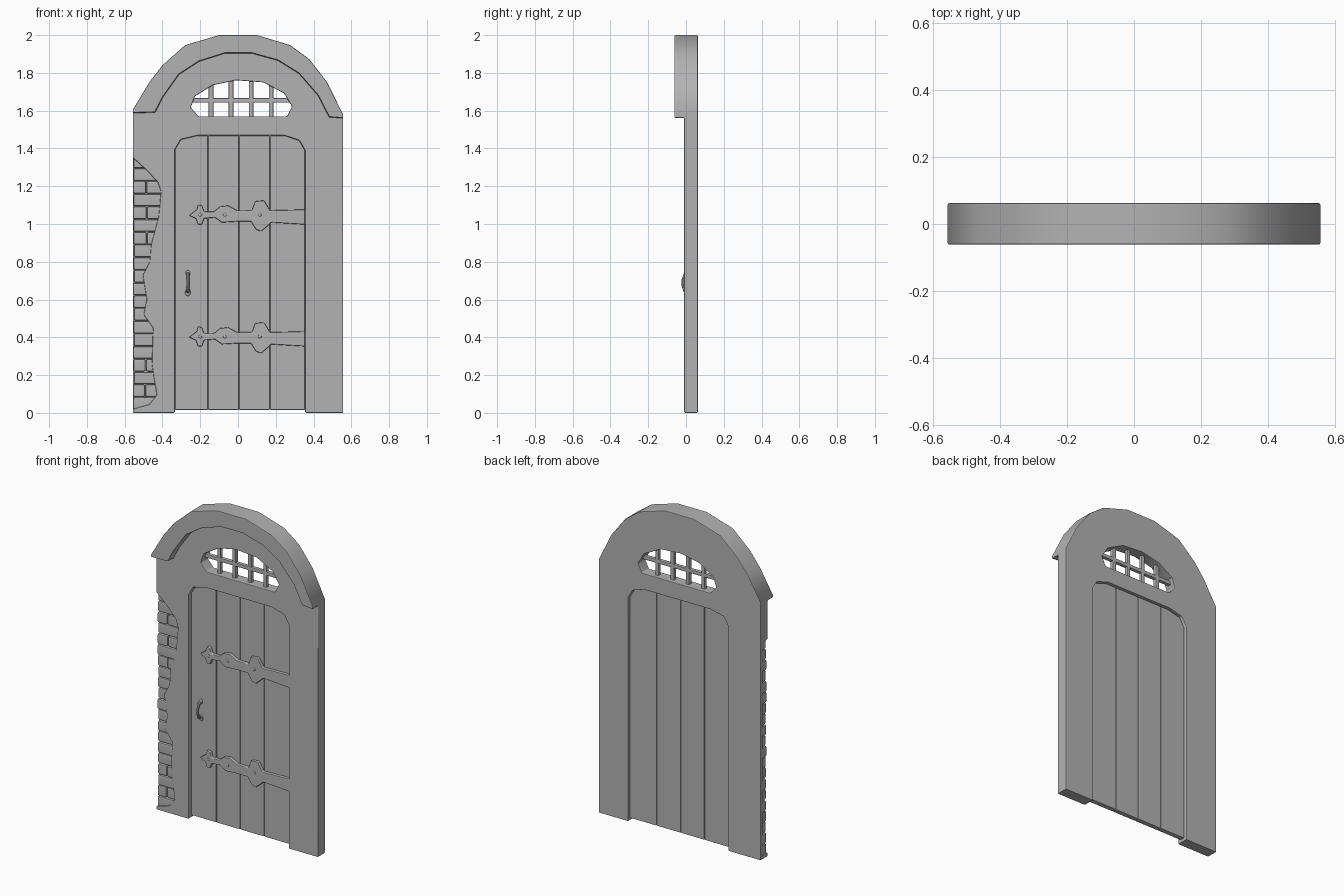
import bpy, bmesh, random

if "Cube" in bpy.data.objects:
    bpy.data.objects.remove(bpy.data.objects["Cube"])
random.seed(4)

stone = bpy.data.materials.new("dark_grey")
stone.diffuse_color = (.45, .45, .45, 1)
stone.use_nodes = True
stone.node_tree.nodes["Principled BSDF"].inputs["Base Color"].default_value = stone.diffuse_color


def make_active(o):
    bpy.ops.object.select_all(action='DESELECT')
    o.select_set(True)
    bpy.context.view_layer.objects.active = o


def slab(name, pts, y0, y1):
    """Extrude an (x, z) outline from y0 to y1."""
    bm = bmesh.new()
    f = bm.faces.new([bm.verts.new((x, y0, z)) for x, z in pts])
    r = bmesh.ops.extrude_face_region(bm, geom=[f])
    for v in r['geom']:
        if isinstance(v, bmesh.types.BMVert):
            v.co.y = y1
    bmesh.ops.recalc_face_normals(bm, faces=bm.faces)
    me = bpy.data.meshes.new(name)
    bm.to_mesh(me)
    bm.free()
    o = bpy.data.objects.new(name, me)
    bpy.context.collection.objects.link(o)
    return o


def rect(x0, x1, z0, z1):
    return [(x0, z0), (x1, z0), (x1, z1), (x0, z1)]


def carve(o, pts, y0, y1):
    c = slab("cutter", pts, y0, y1)
    c.hide_render = True
    make_active(o)
    m = o.modifiers.new("carve", 'BOOLEAN')
    m.operation, m.solver, m.object = 'DIFFERENCE', 'EXACT', c
    bpy.ops.object.modifier_apply(modifier=m.name)
    bpy.data.objects.remove(c)


def finish(o, width, segs=2, angle=0.7):
    """Round the edges, smooth-shade with flat large faces, and colour."""
    make_active(o)
    o.data.materials.clear()
    o.data.materials.append(stone)
    if width:
        m = o.modifiers.new("bevel", 'BEVEL')
        m.width, m.segments, m.angle_limit = width, segs, angle
        bpy.ops.object.modifier_apply(modifier=m.name)
    bpy.ops.object.shade_smooth_by_angle(angle=0.6)
    if width:
        m = o.modifiers.new("flat_faces", 'WEIGHTED_NORMAL')
        m.weight, m.keep_sharp = 100, True
        bpy.ops.object.modifier_apply(modifier=m.name)


def dome(name, loc, scale):
    bpy.ops.mesh.primitive_uv_sphere_add(segments=12, ring_count=8, radius=1, location=loc)
    o = bpy.context.object
    o.name, o.scale = name, scale
    finish(o, 0)


# Wall: full-depth arched block, carved in stages
outer = [(-.557, 0), (.557, 0), (.557, 1.578), (.472, 1.75), (.377, 1.873), (.276, 1.947),
         (.1, 2), (-.1, 2), (-.28, 1.947), (-.4, 1.84), (-.47, 1.75), (-.557, 1.605)]
trim_inner = [(-.44, 1.592), (-.4, 1.67), (-.313, 1.793), (-.207, 1.862), (-.07, 1.905),
              (.074, 1.905), (.212, 1.867), (.323, 1.798), (.424, 1.682), (.483, 1.567)]
window = [(-.25, 1.617), (-.228, 1.676), (-.133, 1.735), (-.01, 1.761), (.133, 1.75),
          (.244, 1.692), (.286, 1.623), (.26, 1.57), (-.21, 1.57)]
door_top = [(-.334, 1.395), (-.302, 1.448), (-.212, 1.469), (.244, 1.469), (.324, 1.443), (.355, 1.39)]
damage = [(-.6, 1.39), (-.483, 1.284), (-.424, 1.22), (-.408, 1.172), (-.42, 1.04), (-.46, .89),
          (-.467, .8), (-.504, .73), (-.483, .6), (-.5, .52), (-.45, .45), (-.456, .255),
          (-.43, .095), (-.47, .045), (-.6, .008)]
wall = slab("wall_with_arch_trim", outer, -.062, .063)
carve(wall, [(-.7, -.1), (-.7, 1.585)] + trim_inner + [(.7, 1.55), (.7, -.1)], -.2, -.01)
carve(wall, window, -.2, .2)
carve(wall, [(-.334, -.1)] + door_top + [(.355, -.1)], -.2, .2)
carve(wall, damage, -.2, .035)
finish(wall, .006)


def interp(pts, t, axis):
    """Linear lookup along an outline (axis 0: z at x, axis 1: x at z)."""
    for a, b in zip(pts, pts[1:]):
        lo, hi = sorted((a[axis], b[axis]))
        if lo <= t <= hi and hi > lo:
            k = (t - a[axis]) / (b[axis] - a[axis])
            return a[1 - axis] + k * (b[1 - axis] - a[1 - axis])
    return pts[-1][1 - axis]


# Exposed bricks on the left edge
rows = 20
h = 1.345 / rows
for i in range(rows):
    z0, z1 = .018 + i * h, .018 + (i + 1) * h - .002
    right = max(interp(damage, z, 1) for z in (z0, (z0 + z1) / 2, z1)) + .012
    left = -.556 + random.uniform(0, .006)
    split = -.485 + random.uniform(-.008, .008)
    spans = [(left, right)]
    if i % 2 and right - split > .045:
        spans = [(left, split - .001), (split + .001, right)]
    for a, b in spans:
        if b - a > .015:
            finish(slab("brick", rect(a, b, z0, z1), random.uniform(-.004, .003), .037), .009)

# Door planks, following the clipped door top
cuts = [-.334, -.159, .005, .17, .355]
for a, b in zip(cuts, cuts[1:]):
    top = [(x, z) for x, z in door_top if a < x < b]
    top = [(a, interp(door_top, a, 0))] + top + [(b, interp(door_top, b, 0))]
    finish(slab("door_plank", [(a, .015)] + top + [(b, .015)], .014, .047), .007)

# Strap hinges with rivets
strap = [(.355, .032), (.17, .027), (.138, .08), (.09, .075), (.074, .027), (-.005, .027),
         (-.053, .053), (-.095, .048), (-.127, .021), (-.18, .021), (-.19, .053), (-.212, .058),
         (-.218, .032), (-.26, 0), (-.223, -.016), (-.212, -.048), (-.19, -.048), (-.18, -.016),
         (-.122, -.011), (-.085, -.037), (-.005, -.032), (.069, -.032), (.095, -.074),
         (.122, -.085), (.16, -.053), (.175, -.037), (.355, -.048)]
for zc in (1.045, .4):
    finish(slab("strap_hinge", [(x, z + zc) for x, z in strap], -.006, .018), .006)
    for x in (-.2, -.07, .115):
        dome("hinge_rivet", (x, -.006, zc + .004), (.009, .003, .009))

# Window grille
for x in (-.143, -.037, .069, .175):
    finish(slab("grille_bar", rect(x - .012, x + .012, 1.555, 1.772), .014, .038), .005)
finish(slab("grille_rail", rect(-.262, .298, 1.643, 1.667), .014, .038), .005)

# Pull handle: bowed tube with end plates
cu = bpy.data.curves.new("pull_handle", 'CURVE')
cu.dimensions, cu.bevel_depth, cu.bevel_resolution, cu.use_fill_caps = '3D', .009, 2, True
path = [(.016, .74, 1), (-.006, .732, .9), (-.016, .705, .8), (-.017, .675, .8), (-.008, .65, 1), (.016, .64, 1.1)]
sp = cu.splines.new('POLY')
sp.points.add(len(path) - 1)
for p, (y, z, r) in zip(sp.points, path):
    p.co, p.radius = (-.265, y, z, 1), r
handle = bpy.data.objects.new("pull_handle", cu)
bpy.context.collection.objects.link(handle)
make_active(handle)
bpy.ops.object.convert(target='MESH')
finish(bpy.context.object, 0)
for z, s in ((.74, .012), (.638, .015)):
    dome("handle_plate", (-.265, .013, z), (s, .007, s * 1.3))
